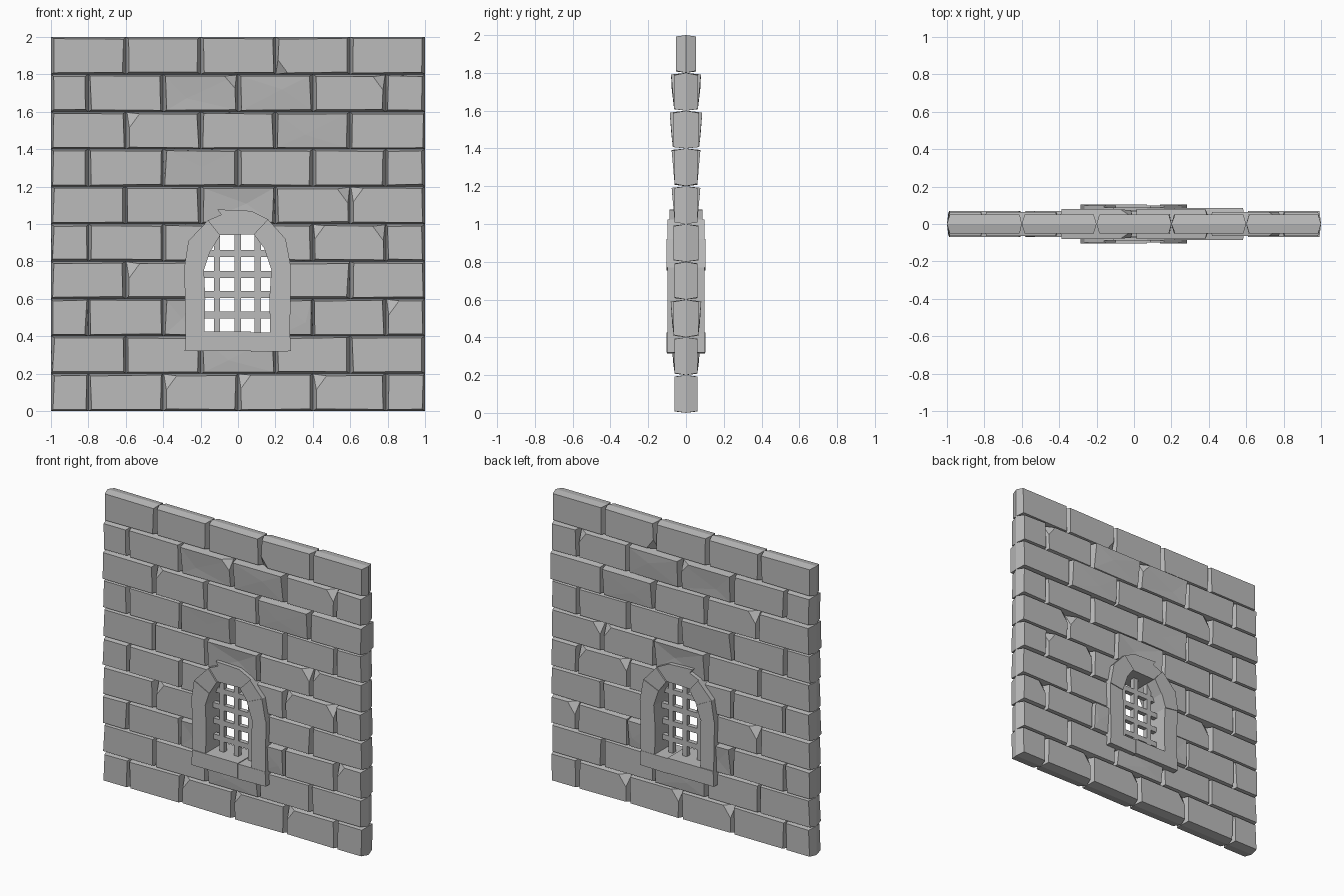
import bpy, bmesh, random
from mathutils import Vector

random.seed(4)
if "Cube" in bpy.data.objects:
    bpy.data.objects.remove(bpy.data.objects["Cube"])

stone = bpy.data.materials.new("grey stone")
stone.use_nodes = True
stone.diffuse_color = (0.5, 0.5, 0.5, 1)
stone.node_tree.nodes["Principled BSDF"].inputs["Base Color"].default_value = (0.5, 0.5, 0.5, 1)


def add_object(name, bm):
    mesh = bpy.data.meshes.new(name)
    bm.to_mesh(mesh)
    bm.free()
    mesh.materials.append(stone)
    obj = bpy.data.objects.new(name, mesh)
    bpy.context.collection.objects.link(obj)
    return obj


def jitter(amount):
    return random.uniform(-amount, amount)


def chip(bm, corner, sx, sz):
    """Slice one front corner off a brick and cap the cut."""
    normal = Vector((sx / 0.055, -1 / 0.035, sz / 0.075))
    cut = bmesh.ops.bisect_plane(
        bm, geom=bm.verts[:] + bm.edges[:] + bm.faces[:],
        plane_co=corner - Vector((sx * 0.055, 0, 0)), plane_no=normal, clear_outer=True)
    edges = [e for e in cut["geom_cut"] if isinstance(e, bmesh.types.BMEdge)]
    bmesh.ops.edgeloop_fill(bm, edges=edges)


def brick(name, x0, x1, z0, z1, depth, chips="", rough=False):
    """Front half of a brick, widest at mid depth, mirrored to the back."""
    bm = bmesh.new()
    corners = [(x0, z0, 1, 1), (x1, z0, -1, 1), (x1, z1, -1, -1), (x0, z1, 1, -1)]
    mid = [bm.verts.new((x, 0, z)) for x, z, sx, sz in corners]
    front = []
    for x, z, sx, sz in corners:
        lean = 0.016 if rough and sz < 0 else 0
        front.append(bm.verts.new((x + sx * (0.014 + jitter(0.006)), -depth - lean,
                                   z + sz * (0.010 + jitter(0.003)))))
    points = dict(zip(("bl", "br", "tr", "tl"), [v.co.copy() for v in front]))
    face = bm.faces.new(front)
    for i in range(4):
        j = (i + 1) % 4
        bm.faces.new((mid[i], mid[j], front[j], front[i]))
    if rough:
        centre = bmesh.ops.poke(bm, faces=[face])["verts"][0]
        centre.co += Vector((jitter(0.08), jitter(0.008), jitter(0.03)))
    for c in chips.split():
        chip(bm, points[c], 1 if c[1] == "r" else -1, 1 if c[0] == "t" else -1)
    obj = add_object(name, bm)
    mirror = obj.modifiers.new("mirror", "MIRROR")
    mirror.use_axis = (False, True, False)


# Courses from the ground up: half depth and joint positions
odd = [-1, -0.6, -0.2, 0.2, 0.6, 1]
even = [-1, -0.8, -0.4, 0, 0.4, 0.79, 1]
depths = [0.06, 0.06, 0.065, 0.06, 0.065, 0.06, 0.06, 0.07, 0.063, 0.052]
chips = {(0, 2): "tl", (0, 3): "tl", (0, 4): "tl", (1, 1): "tr", (2, 6): "tl",
         (3, 1): "tl", (4, 4): "tl tr", (5, 4): "tl", (5, 3): "tr", (7, 1): "tl",
         (8, 2): "tr", (8, 4): "tr", (9, 3): "bl"}
chips[2, 5] = chips.pop((2, 6))
rough = {(1, 2), (2, 2), (2, 3), (5, 2), (6, 2), (7, 3), (8, 2), (8, 3)}
gap = {2: 0.21, 3: 0.21, 4: 0.17}      # half width of the window hole

for row, depth in enumerate(depths):
    joints = odd if row % 2 else even
    for i, (x0, x1) in enumerate(zip(joints, joints[1:])):
        x0 += jitter(0.008) if abs(x0) < 1 and i == 0 else 0
        hole = gap.get(row, 0)
        if hole:
            if x0 >= -hole and x1 <= hole:
                continue
            if x0 < 0 and x1 > -hole:
                x1 = -hole
            elif x1 > 0 and x0 < hole:
                x0 = hole
        brick(f"brick_{row}_{i}", x0, x1, row * 0.2, row * 0.2 + 0.2, depth,
              chips.get((row, i), ""), (row, i) in rough)


def slab(name, outline, depth):
    """Outline in the x-z plane, extruded evenly to front and back."""
    bm = bmesh.new()
    face = bm.faces.new([bm.verts.new((x, -depth, z)) for x, z in outline])
    new = bmesh.ops.extrude_face_region(bm, geom=[face])["geom"]
    bmesh.ops.translate(bm, vec=(0, 2 * depth, 0),
                        verts=[v for v in new if isinstance(v, bmesh.types.BMVert)])
    bmesh.ops.recalc_face_normals(bm, faces=bm.faces)
    add_object(name, bm)


# Window surround: sill, jambs, arch stones and keystone
slab("sill_right", [(-0.285, 0.32), (0.07, 0.32), (0.07, 0.425), (-0.28, 0.425)], 0.103)
slab("sill_left", [(0.07, 0.315), (0.283, 0.32), (0.278, 0.42), (0.07, 0.42)], 0.1)
slab("jamb_right", [(-0.28, 0.425), (-0.18, 0.425), (-0.175, 0.6), (-0.182, 0.755), (-0.287, 0.77)], 0.098)
slab("jamb_left", [(0.278, 0.42), (0.283, 0.77), (0.178, 0.755), (0.168, 0.6), (0.172, 0.42)], 0.098)
arch_right = [((-0.287, 0.77), (-0.182, 0.755)), ((-0.265, 0.91), (-0.15, 0.85)),
              ((-0.16, 1.02), (-0.095, 0.94))]
arch_left = [((0.283, 0.77), (0.178, 0.755)), ((0.255, 0.92), (0.14, 0.87)),
             ((0.16, 1.025), (0.085, 0.945))]
for side, arch in (("right", arch_right), ("left", arch_left)):
    for i, ((a, b), (c, d)) in enumerate(zip(arch, arch[1:])):
        slab(f"arch_stone_{side}_{i}", [a, b, d, c], 0.103 - 0.004 * i)
slab("keystone", [(-0.16, 1.02), (-0.095, 0.94), (0.085, 0.945), (0.16, 1.025),
                  (0.07, 1.07), (-0.11, 1.078), (-0.09, 1.05)], 0.088)


# Window grille
def bar(name, x0, x1, z0, z1, depth):
    slab(name, [(x0, z0), (x1, z0), (x1, z1), (x0, z1)], depth)


for i, x in enumerate((-0.112, -0.002, 0.105)):
    bar(f"upright_bar_{i}", x - 0.017, x + 0.017, 0.41, 0.96, 0.018)
for i, z in enumerate((0.513, 0.623, 0.73, 0.842)):
    bar(f"cross_bar_{i}", -0.19, 0.185, z - 0.018, z + 0.018, 0.016)
